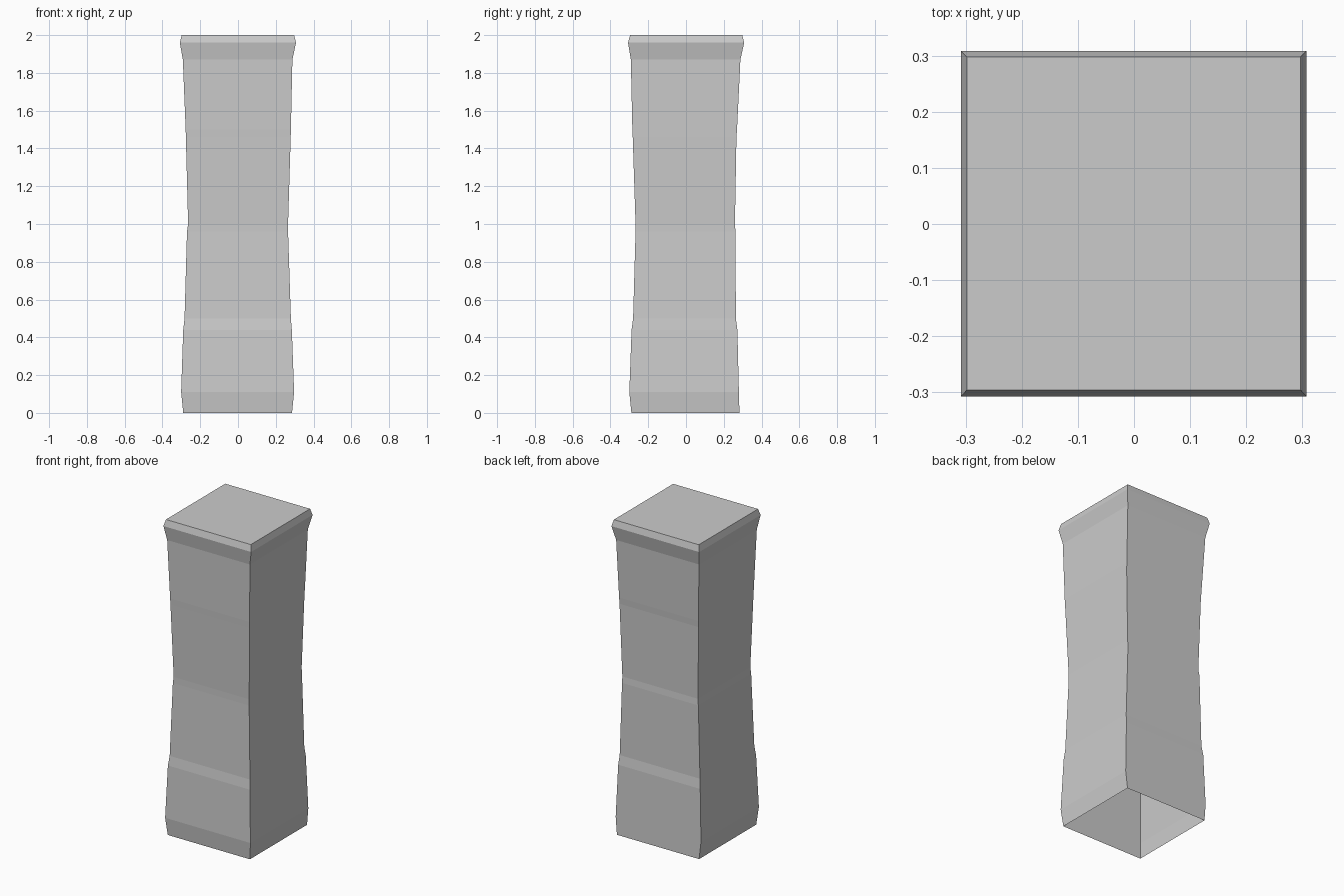
import bpy
import bmesh

cube = bpy.data.objects.get("Cube")
if cube:
    bpy.data.objects.remove(cube, do_unlink=True)

stone = bpy.data.materials.new("grey stone")
stone.use_nodes = True
grey = (0.6, 0.6, 0.6, 1)
stone.diffuse_color = grey
stone.node_tree.nodes["Principled BSDF"].inputs["Base Color"].default_value = grey

# Pillar sections: height, then the reach to the right, left, front and back
sections = [
    (0.00, .29, .286, .289, .283),
    (0.11, .301, .297, .30, .28),
    (0.44, .29, .285, .288, .272),
    (0.50, .283, .28, .28, .264),
    (0.96, .27, .265, .267, .262),
    (1.00, .264, .265, .267, .259),
    (1.46, .276, .279, .282, .267),
    (1.50, .277, .28, .284, .27),
    (1.87, .292, .288, .292, .288),
    (1.96, .308, .307, .307, .308),
    (2.00, .298, .297, .296, .298),
]

# Worn square shaft, capped on top and open underneath
bm = bmesh.new()
rings = []
for z, right, left, front, back in sections:
    corners = [(-right, -front), (left, -front), (left, back), (-right, back)]
    rings.append([bm.verts.new((x, y, z)) for x, y in corners])
for low, high in zip(rings, rings[1:]):
    for i in range(4):
        j = (i + 1) % 4
        bm.faces.new((low[i], low[j], high[j], high[i]))
bm.faces.new(rings[-1])

mesh = bpy.data.meshes.new("pillar")
bm.to_mesh(mesh)
bm.free()
mesh.materials.append(stone)
pillar = bpy.data.objects.new("pillar", mesh)
bpy.context.collection.objects.link(pillar)
